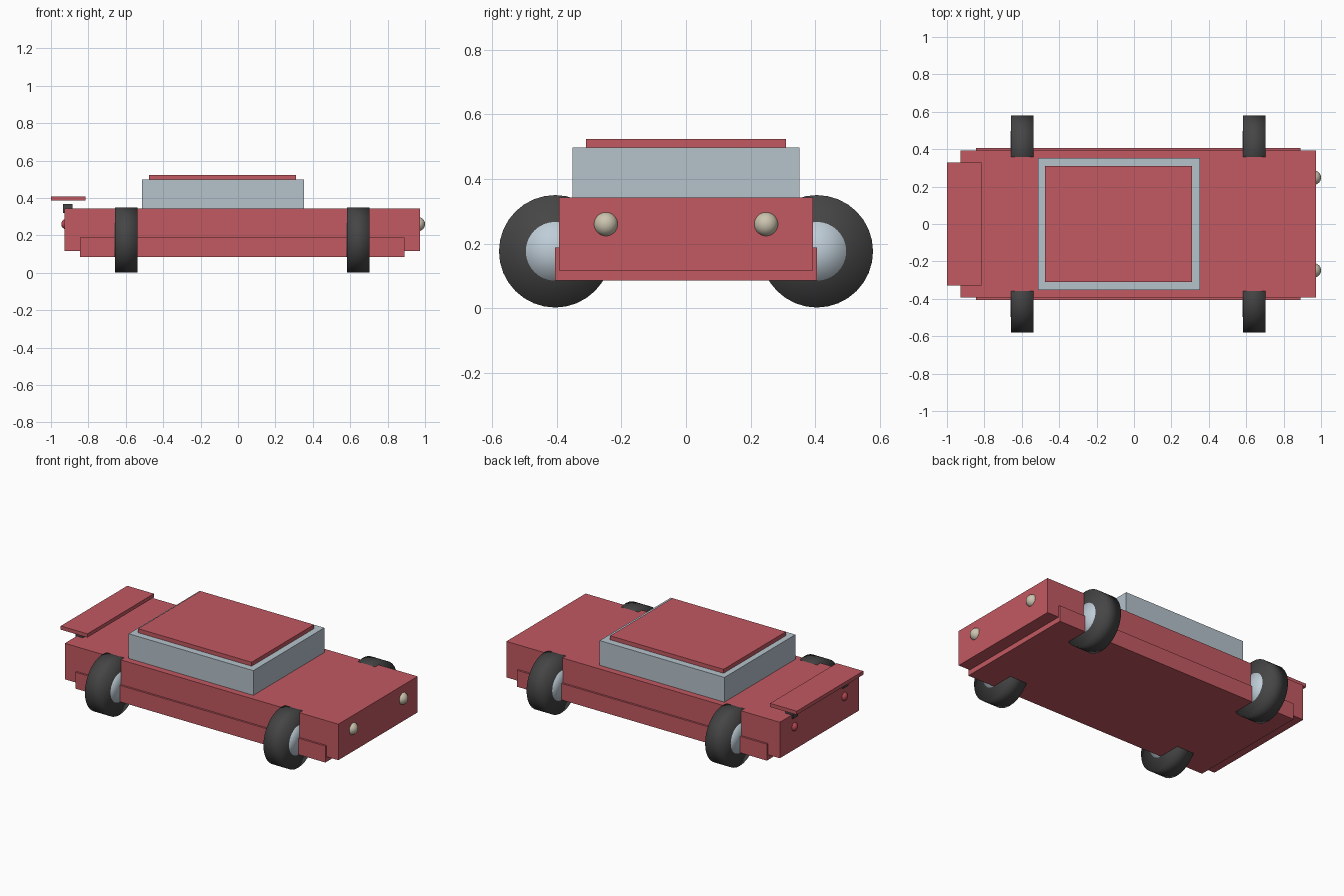
import bpy
import bmesh
from math import radians
from mathutils import Matrix

cube = bpy.data.objects.get("Cube")
if cube:
    bpy.data.objects.remove(cube, do_unlink=True)


def make_material(name, rgb):
    mat = bpy.data.materials.new(name)
    mat.use_nodes = True
    color = (*rgb, 1.0)
    mat.diffuse_color = color
    mat.node_tree.nodes["Principled BSDF"].inputs["Base Color"].default_value = color
    return mat


RED = make_material("red paint", (0.54, 0.10, 0.12))
GLASS = make_material("pale glass", (0.46, 0.54, 0.60))
RUBBER = make_material("dark rubber", (0.06, 0.06, 0.06))
METAL = make_material("hub metal", (0.52, 0.61, 0.68))
CREAM = make_material("cream lamp", (0.60, 0.55, 0.43))
TAIL = make_material("tail lamp red", (0.52, 0.07, 0.09))


def add_object(name, bm, mat, smooth=False):
    mesh = bpy.data.meshes.new(name)
    for face in bm.faces:
        face.smooth = smooth
    bm.to_mesh(mesh)
    bm.free()
    mesh.materials.append(mat)
    obj = bpy.data.objects.new(name, mesh)
    bpy.context.collection.objects.link(obj)
    return obj


def box(name, mat, xs, ys, zs):
    """Box from its extent on each axis."""
    bm = bmesh.new()
    bmesh.ops.create_cube(bm, size=1)
    for v in bm.verts:
        for axis, (low, high) in enumerate((xs, ys, zs)):
            v.co[axis] = high if v.co[axis] > 0 else low
    return add_object(name, bm, mat)


def disc(name, mat, center, radius, width):
    """Softly shaded cylinder whose axis runs along x."""
    bm = bmesh.new()
    bmesh.ops.create_cone(bm, cap_ends=True, cap_tris=True, segments=32,
                          radius1=radius, radius2=radius, depth=width,
                          matrix=Matrix.Rotation(radians(90), 4, 'Y'))
    obj = add_object(name, bm, mat, smooth=True)
    obj.location = center


def ball(name, mat, center, radius):
    bm = bmesh.new()
    bmesh.ops.create_uvsphere(bm, u_segments=24, v_segments=16, radius=radius)
    obj = add_object(name, bm, mat, smooth=True)
    obj.location = center


# Body, cabin and roof
box("body", RED, (-0.927, 0.972), (-0.393, 0.393), (0.117, 0.343))
box("lower_skirt", RED, (-0.845, 0.89), (-0.405, 0.405), (0.085, 0.188))
box("cabin", GLASS, (-0.513, 0.353), (-0.352, 0.352), (0.343, 0.498))
box("roof", RED, (-0.477, 0.311), (-0.309, 0.309), (0.498, 0.523))
box("spoiler", RED, (-1.0, -0.815), (-0.33, 0.33), (0.385, 0.408))

for side, s in (("left", 1), ("right", -1)):
    # Spoiler stands
    box("spoiler_stand_" + side, RUBBER, (-0.935, -0.885),
        sorted((s * 0.225, s * 0.275)), (0.32, 0.368))
    # Lamps
    ball("headlamp_" + side, CREAM, (0.962, s * 0.248, 0.26), 0.038)
    ball("tail_lamp_" + side, TAIL, (-0.917, s * 0.248, 0.26), 0.028)
    # Wheels
    for end, x in (("plus", 0.642), ("minus", -0.598)):
        center = (x, s * 0.405, 0.176)
        disc(f"tyre_{side}_{end}", RUBBER, center, 0.174, 0.12)
        disc(f"hub_{side}_{end}", METAL, center, 0.091, 0.124)
